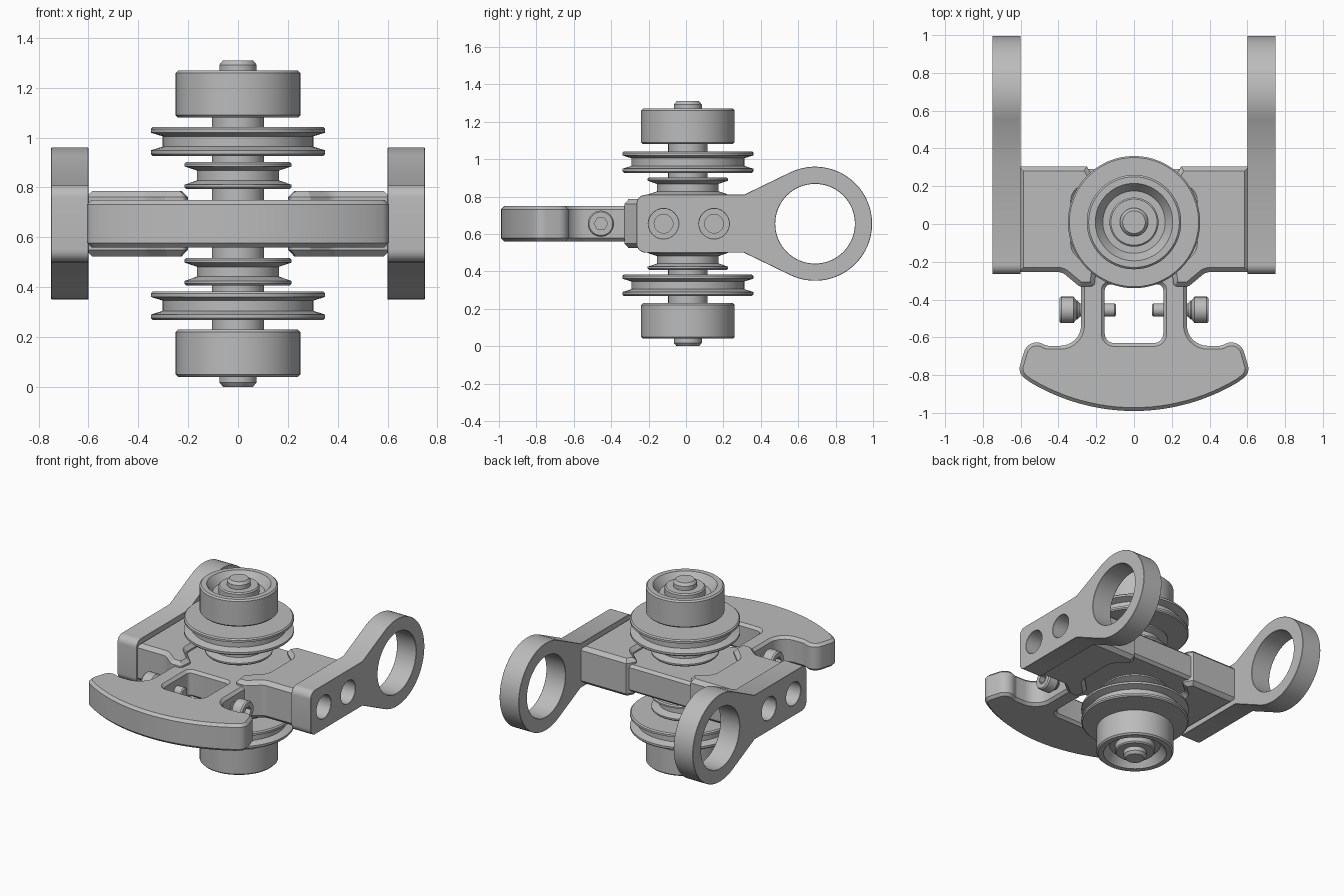
import bpy, bmesh, math
from mathutils import Matrix, Vector

cube = bpy.data.objects.get("Cube")
if cube:
    bpy.data.objects.remove(cube, do_unlink=True)

MID = 0.655      # mid height of the whole assembly
AXIS_Y = 0.01    # spindle position in depth

grey = bpy.data.materials.new("machined grey")
grey.use_nodes = True
colour = (0.5, 0.5, 0.5, 1)
grey.diffuse_color = colour
grey.node_tree.nodes["Principled BSDF"].inputs["Base Color"].default_value = colour


def finish(ob):
    if not ob.data.materials:
        ob.data.materials.append(grey)
    bpy.ops.object.select_all(action='DESELECT')
    ob.select_set(True)
    bpy.context.view_layer.objects.active = ob
    bpy.ops.object.shade_smooth_by_angle(angle=math.radians(28))
    return ob


def arc(cx, cy, r, a0, a1, n):
    """Points on a circular arc, angles in degrees."""
    angles = [math.radians(a0 + (a1 - a0) * i / n) for i in range(n + 1)]
    return [(cx + r * math.cos(a), cy + r * math.sin(a), 0) for a in angles]


def circle(cx, cy, r, n=48):
    return arc(cx, cy, r, 0, 360, n)[:-1]


def rounded(points, steps=8):
    """Replace each corner (x, y, radius) by an arc of that radius."""
    out = []
    for i, (x, y, r) in enumerate(points):
        p = Vector((x, y))
        if r == 0:
            out.append(p)
            continue
        a = (Vector(points[i - 1][:2]) - p).normalized()
        b = (Vector(points[(i + 1) % len(points)][:2]) - p).normalized()
        half = a.angle(b) / 2
        centre = p + (a + b).normalized() * r / math.sin(half)
        start = p + a * r / math.tan(half) - centre
        turn = start.angle_signed(p + b * r / math.tan(half) - centre)
        for k in range(steps + 1):
            out.append(centre + Matrix.Rotation(-turn * k / steps, 2) @ start)
    return out


def plate(name, outlines, thickness, bevel, matrix):
    """Flat part from an outer outline and holes, with chamfered rims."""
    cu = bpy.data.curves.new(name, 'CURVE')
    cu.dimensions, cu.fill_mode = '2D', 'BOTH'
    cu.extrude = thickness / 2 - bevel
    cu.bevel_depth, cu.bevel_resolution, cu.offset = bevel, 0, -bevel
    for line in outlines:
        sp = cu.splines.new('POLY')
        pts = rounded(line)
        sp.points.add(len(pts) - 1)
        for q, p in zip(sp.points, pts):
            q.co = (p.x, p.y, 0, 1)
        sp.use_cyclic_u = True
    tmp = bpy.data.objects.new(name + "_outline", cu)
    bpy.context.collection.objects.link(tmp)
    me = bpy.data.meshes.new_from_object(
        tmp.evaluated_get(bpy.context.evaluated_depsgraph_get()))
    bpy.data.objects.remove(tmp, do_unlink=True)
    bm = bmesh.new()
    bm.from_mesh(me)
    bmesh.ops.remove_doubles(bm, verts=bm.verts, dist=1e-5)
    bm.transform(matrix)
    bmesh.ops.recalc_face_normals(bm, faces=bm.faces)
    bm.to_mesh(me)
    bm.free()
    me.materials.clear()
    ob = bpy.data.objects.new(name, me)
    bpy.context.collection.objects.link(ob)
    return finish(ob)


def lathe(name, profile, matrix, steps=64):
    """Closed (radius, height) profile turned around z."""
    bm = bmesh.new()
    vs = [bm.verts.new((r, 0, z)) for r, z in profile]
    es = [bm.edges.new((vs[i - 1], vs[i])) for i in range(len(vs))]
    bmesh.ops.spin(bm, geom=vs + es, cent=(0, 0, 0), axis=(0, 0, 1),
                   angle=math.tau, steps=steps, use_duplicate=False)
    bmesh.ops.remove_doubles(bm, verts=bm.verts, dist=1e-5)
    bmesh.ops.dissolve_degenerate(bm, dist=1e-6, edges=bm.edges)
    bm.transform(matrix)
    bmesh.ops.recalc_face_normals(bm, faces=bm.faces)
    me = bpy.data.meshes.new(name)
    bm.to_mesh(me)
    bm.free()
    ob = bpy.data.objects.new(name, me)
    bpy.context.collection.objects.link(ob)
    return finish(ob)


def drill(ob, location, radius, depth, sides):
    """Cut a hole along x."""
    bpy.ops.mesh.primitive_cylinder_add(vertices=sides, radius=radius, depth=depth,
                                        location=location, rotation=(0, math.pi / 2, 0))
    cutter = bpy.context.object
    mod = ob.modifiers.new("hole", 'BOOLEAN')
    mod.operation, mod.object, mod.solver = 'DIFFERENCE', cutter, 'EXACT'
    bpy.context.view_layer.objects.active = ob
    bpy.ops.object.modifier_apply(modifier=mod.name)
    bpy.data.objects.remove(cutter, do_unlink=True)
    finish(ob)


# Crescent foot, twin neck and thin core in one plate with a window
half = arc(0, 0.08, 1.07, -90, -59, 12)
half += [(0.615, -0.79, 0.06), (0.56, -0.6, 0.07), (0.46, -0.645, 0.05),
         (0.28, -0.645, 0.11), (0.28, -0.255, 0.09), (0.45, -0.255, 0), (0.45, 0.29, 0)]
outline = half + [(-x, y, r) for x, y, r in reversed(half[1:])]
window = [(-0.155, -0.63, 0.05), (0.155, -0.63, 0.05),
          (0.155, -0.32, 0.03), (-0.155, -0.32, 0.03)]
plate("foot_and_core", [outline, window], 0.19, 0.018, Matrix.Translation((0, 0, MID)))

# Thick wings with a curved pocket facing the spindle, and side arms with rings
wing = [(0.61, -0.255, 0), (0.38, -0.255, 0.06), (0.29, -0.33, 0.02), (0.21, -0.33, 0.02),
        (0.2, -0.24, 0.02), (0.31, -0.13, 0.06), (0.31, 0.15, 0.06),
        (0.21, 0.24, 0.02), (0.25, 0.305, 0), (0.61, 0.305, 0)]
arm = [(-0.265, -0.155, 0.05), (0.31, -0.155, 0)]
arm += arc(0.69, 0, 0.305, -116, 116, 40)
arm += [(0.31, 0.155, 0), (-0.265, 0.155, 0.05)]
arm_holes = [circle(0.69, 0, 0.213, 64), circle(-0.12, 0, 0.08), circle(0.15, 0, 0.08)]
to_side = Matrix(((0, 0, 1, 0), (1, 0, 0, 0), (0, 1, 0, 0), (0, 0, 0, 1)))

# Clamp bolt profile: chamfered tip, shank, cone and cap head
bolt = [(0, 0.095), (0.028, 0.095), (0.035, 0.102), (0.035, 0.285), (0.05, 0.3),
        (0.05, 0.305), (0.07, 0.32), (0.07, 0.385), (0.063, 0.395), (0, 0.395)]

for side, s in (("left", 1), ("right", -1)):
    flip = Matrix.Diagonal((s, 1, 1, 1))
    block = plate(side + "_wing", [wing], 0.262, 0.025,
                  Matrix.Translation((0, 0, MID)) @ flip)
    plate(side + "_ring_arm", [arm] + arm_holes, 0.15, 0.002,
          Matrix.Translation((s * 0.675, 0, MID)) @ to_side)
    for y in (-0.12, 0.15):
        drill(block, (s * 0.6, y, MID), 0.05, 0.2, 32)
    screw = lathe(side + "_clamp_bolt", bolt,
                  Matrix.Translation((0, -0.455, MID)) @ flip
                  @ Matrix.Rotation(math.pi / 2, 4, 'Y'), 32)
    drill(screw, (s * 0.395, -0.455, MID), 0.036, 0.08, 6)

# Spindle with stepped, chamfered ends
shaft = [(0, 0), (0.06, 0), (0.075, 0.018), (0.075, 0.06), (0.105, 0.06)]
shaft += [(r, 2 * MID - z) for r, z in reversed(shaft)]
lathe("spindle", shaft, Matrix.Translation((0, AXIS_Y, 0)))


def pulley(radius, root, z0, z1, rim):
    """Grooved wheel with flared flanges."""
    h = (z1 - z0) * 0.32
    low = [(0.09, z0), (radius - 0.008, z0), (radius, z0 + 0.008),
           (radius, z0 + rim), (root, z0 + h)]
    return low + [(r, z0 + z1 - z) for r, z in reversed(low)]


# Rollers and pulleys, stacked the same way above and below the core
roller = [(0.09, 1.08), (0.24, 1.08), (0.25, 1.09), (0.25, 1.26), (0.24, 1.27), (0.205, 1.27),
          (0.165, 1.215), (0.13, 1.215), (0.13, 1.255), (0.122, 1.263), (0.07, 1.263)]
stack = {"roller": roller,
         "large_pulley": pulley(0.35, 0.302, 0.927, 1.042, 0.022),
         "small_pulley": pulley(0.215, 0.165, 0.793, 0.903, 0.018)}
for place, s in (("upper", 1), ("lower", -1)):
    for part, profile in stack.items():
        turned = [(r, MID + s * (z - MID)) for r, z in profile]
        lathe(place + "_" + part, turned, Matrix.Translation((0, AXIS_Y, 0)))
